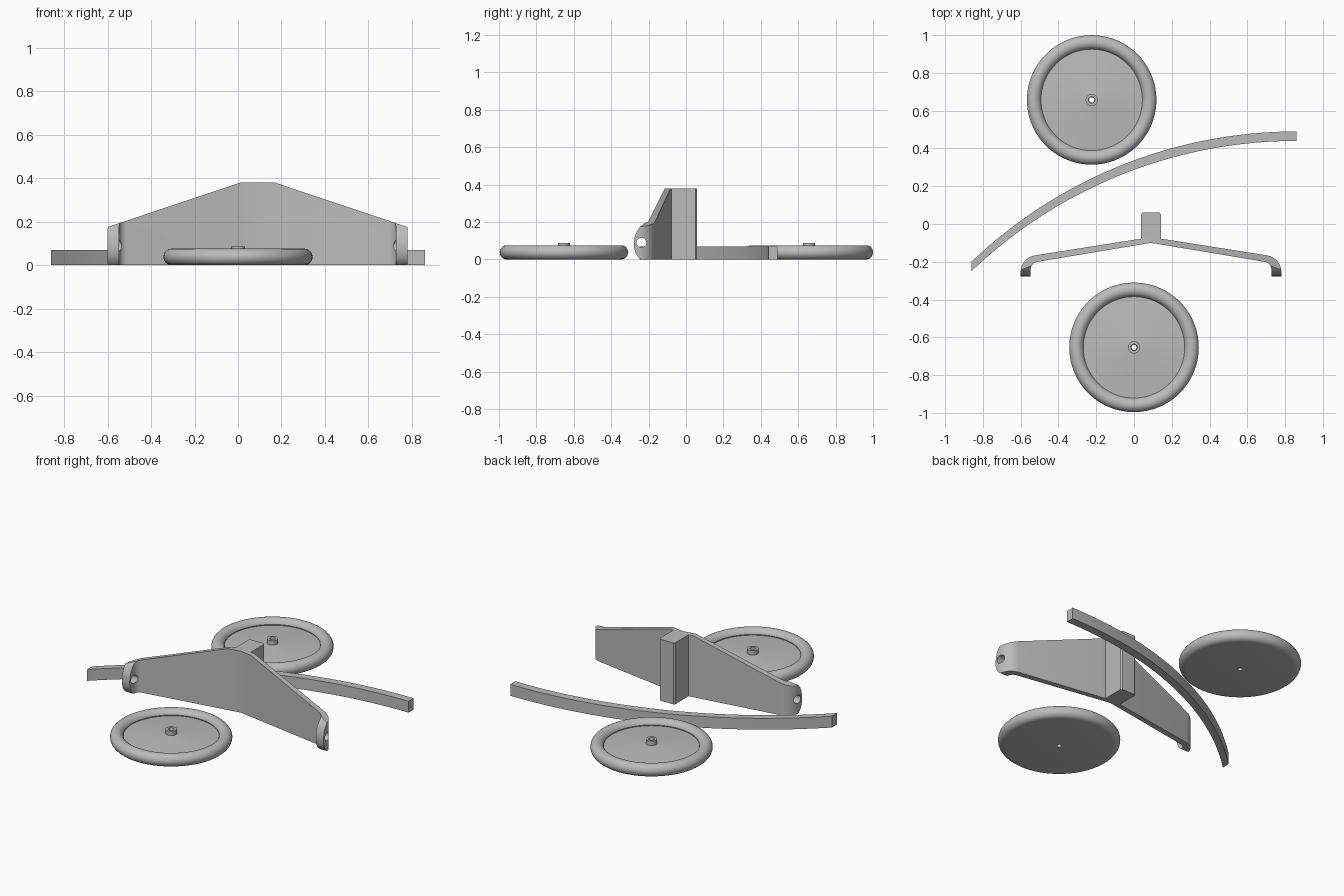
import bpy, bmesh, math

cube = bpy.data.objects.get("Cube")
if cube:
    bpy.data.objects.remove(cube, do_unlink=True)

grey = bpy.data.materials.new("plain grey")
grey.use_nodes = True
GREY = (0.5, 0.5, 0.5, 1)
grey.diffuse_color = GREY
grey.node_tree.nodes["Principled BSDF"].inputs["Base Color"].default_value = GREY


def finish(name, bm, loc=(0, 0, 0)):
    """Turn a bmesh into a smooth-by-angle grey object."""
    bmesh.ops.recalc_face_normals(bm, faces=bm.faces)
    mesh = bpy.data.meshes.new(name)
    bm.to_mesh(mesh)
    bm.free()
    mesh.materials.append(grey)
    obj = bpy.data.objects.new(name, mesh)
    obj.location = loc
    bpy.context.collection.objects.link(obj)
    select(obj)
    bpy.ops.object.shade_smooth_by_angle(angle=math.radians(30))
    return obj


def select(obj):
    bpy.ops.object.select_all(action='DESELECT')
    obj.select_set(True)
    bpy.context.view_layer.objects.active = obj


def loft(rings, closed=False):
    """Bridge equal rings of points; cap the ends unless the loft closes."""
    bm = bmesh.new()
    loops = [[bm.verts.new(p) for p in ring] for ring in rings]
    n = len(loops[0])
    pairs = list(zip(loops, loops[1:]))
    if closed:
        pairs.append((loops[-1], loops[0]))
    else:
        bm.faces.new(loops[0])
        bm.faces.new(loops[-1])
    for a, b in pairs:
        for i in range(n):
            j = (i + 1) % n
            bm.faces.new((a[i], a[j], b[j], b[i]))
    return bm


def boolean(obj, cutter, operation):
    """Apply a boolean and discard its cutter."""
    mod = obj.modifiers.new("cut", 'BOOLEAN')
    mod.object, mod.operation, mod.solver = cutter, operation, 'EXACT'
    select(obj)
    bpy.ops.object.modifier_apply(modifier=mod.name)
    bpy.data.objects.remove(cutter, do_unlink=True)


# Wheels: flat underside, round rim, shallow cone and pierced hub
TUBE, RIM = 0.038, 0.305
profile = [(0.014, 0)]
for i in range(17):
    a = math.radians(-90 + 255 * i / 16)
    profile.append((RIM + TUBE * math.cos(a), TUBE + TUBE * math.sin(a)))
profile += [(0.27, 0.042), (0.032, 0.06), (0.032, 0.087), (0.017, 0.087), (0.014, 0.06)]
SEGMENTS = 72
for name, loc in (("front_wheel", (0, -0.653, 0)), ("rear_wheel", (-0.224, 0.657, 0))):
    rings = []
    for s in range(SEGMENTS):
        t = math.tau * s / SEGMENTS
        rings.append([(r * math.cos(t), r * math.sin(t), z) for r, z in profile])
    finish(name, loft(rings, closed=True), loc)

# Curved bar: an arc that is level at its +x end
R, END, STEPS = 2.49, 0.86, 40
rings = []
for i in range(STEPS + 1):
    x = -END + 2 * END * i / STEPS
    y = 0.465 - R + math.sqrt(R * R - (END - x) ** 2)
    rings.append([(x, y + dy, z) for dy, z in
                  ((-0.025, 0), (0.025, 0), (0.025, 0.07), (-0.025, 0.07))])
finish("curved_bar", loft(rings))

# Swept panel: thin folded wall curling forward into an end tab on each side
MID, TOP = 0.09, 0.38
half = [((0.08, -0.113), (0.08, -0.082))]
for i in range(9):
    a = math.radians(80 * (1 - i / 8))
    c, s = math.cos(a), math.sin(a)
    half.append(((0.597 + 0.04 * c, -0.24 + 0.04 * s), (0.60 + 0.09 * c, -0.255 + 0.09 * s)))
half.append(((0.637, -0.278), (0.69, -0.278)))
stations = [(-1, st) for st in reversed(half)] + [(1, ((0, -0.1), (0, -0.07)))] + [(1, st) for st in half]


def top_height(x):
    return min(TOP, TOP - 0.335 * (abs(x) - 0.08))


rings = []
for side, ((fx, fy), (bx, by)) in stations:
    rings.append([(MID + side * fx, fy, 0), (MID + side * bx, by, 0),
                  (MID + side * bx, by, top_height(bx)), (MID + side * fx, fy, top_height(fx))])
panel = finish("swept_panel", loft(rings))

# Round the tab ends in side profile
outline = [(0.2, -0.1), (0.2, 0.6), (-0.195, 0.6), (-0.2, 0.205), (-0.225, 0.192), (-0.248, 0.172),
           (-0.264, 0.148), (-0.274, 0.12), (-0.278, 0.09), (-0.277, 0.06), (-0.27, 0.035),
           (-0.258, 0.015), (-0.24, 0), (-0.235, -0.1)]
rounder = finish("tab_rounder", loft([[(x, y, z) for y, z in outline] for x in (-1, 1)]))
rounder.hide_render = True
boolean(panel, rounder, 'INTERSECT')

# Pivot holes through both tabs
circle = [(0.026 * math.cos(math.tau * i / 24), 0.026 * math.sin(math.tau * i / 24)) for i in range(24)]
drill = finish("pivot_drill", loft([[(x, -0.238 + u, 0.09 + v) for u, v in circle] for x in (-1, 1)]))
drill.hide_render = True
boolean(panel, drill, 'DIFFERENCE')
select(panel)
bpy.ops.object.shade_smooth_by_angle(angle=math.radians(30))

# Square post behind the fold, with softened upright edges
W, BACK, FRONT, C = 0.053, 0.06, -0.085, 0.008
plan = [(-W, FRONT), (W, FRONT), (W, BACK - C), (W - C, BACK), (-W + C, BACK), (-W, BACK - C)]
finish("centre_post", loft([[(MID + x, y, z) for x, y in plan] for z in (0, TOP)]))
